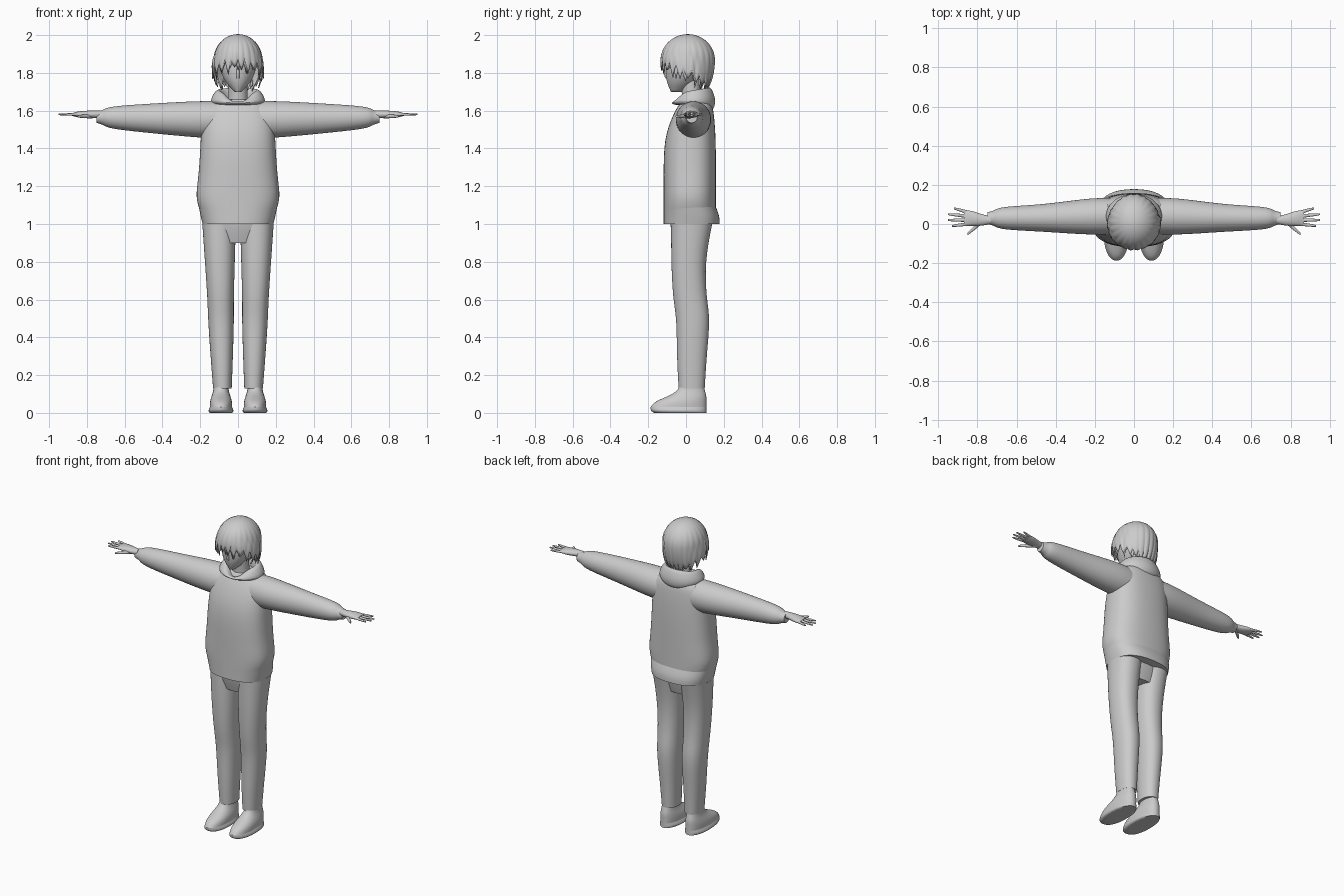
import bpy, bmesh
from math import sin, cos, pi, acos, radians

cube = bpy.data.objects.get("Cube")
if cube:
    bpy.data.objects.remove(cube, do_unlink=True)

shade = (.6, .6, .6, 1)
grey = bpy.data.materials.new("plain grey")
grey.use_nodes = True
grey.diffuse_color = shade
grey.node_tree.nodes["Principled BSDF"].inputs["Base Color"].default_value = shade


def finish(name, bm, mirror=False, thickness=0):
    """Turn a bmesh into a smooth shaded object with its modifiers."""
    bmesh.ops.recalc_face_normals(bm, faces=bm.faces)
    mesh = bpy.data.meshes.new(name)
    bm.to_mesh(mesh)
    bm.free()
    mesh.materials.append(grey)
    obj = bpy.data.objects.new(name, mesh)
    bpy.context.collection.objects.link(obj)
    bpy.ops.object.select_all(action='DESELECT')
    obj.select_set(True)
    bpy.context.view_layer.objects.active = obj
    bpy.ops.object.shade_smooth_by_angle(angle=radians(60))
    if mirror:
        obj.modifiers.new("mirror", 'MIRROR')
    if thickness:
        obj.modifiers.new("thickness", 'SOLIDIFY').thickness = thickness
    else:
        subsurf = obj.modifiers.new("smooth", 'SUBSURF')
        subsurf.levels = subsurf.render_levels = 2


def bridge(bm, rows):
    """Join neighbouring closed rows of vertices with quads."""
    for lower, upper in zip(rows, rows[1:]):
        for i in range(len(lower)):
            bm.faces.new((lower[i - 1], lower[i], upper[i], upper[i - 1]))


def rounded(value, exponent):
    return abs(value) ** exponent * (1 if value > 0 else -1)


def loft(name, rings, offset=0, lean=0, lying=False, sides=20, square=1, mirror=False):
    """Skin rings of (distance along, y centre, two radii).

    Standing parts run up z with x at the offset; lying parts run along x
    with z at the offset. Lean shifts the offset along the part."""
    bm = bmesh.new()
    crease = bm.edges.layers.float.new("crease_edge")
    rows = []
    for along, y_centre, first_radius, second_radius in rings:
        middle = offset + lean * along
        row = []
        for i in range(sides):
            angle = 2 * pi * i / sides
            u = first_radius * rounded(cos(angle), square)
            v = second_radius * rounded(sin(angle), square)
            if lying:
                place = (along, y_centre + u, middle + v)
            else:
                place = (middle + u, y_centre + v, along)
            row.append(bm.verts.new(place))
        rows.append(row)
    bridge(bm, rows)
    for end in (rows[0], rows[-1]):
        for edge in bm.faces.new(end).edges:
            edge[crease] = 1
    finish(name, bm, mirror)


# Trousers: hips and tapering legs
loft("trouser_hips", [(.9, .02, .14, .08), (1, .02, .19, .11), (1.1, .02, .19, .11)], square=.9)
loft("trouser_legs", [
    (.13, .03, .05, .07), (.3, .03, .06, .08), (.5, .04, .07, .09),
    (.6, .02, .07, .09), (.8, .01, .08, .09), (1, .03, .09, .11)],
    offset=.08, lean=.02, square=.9, mirror=True)

# Shoes: flat sole and sloping upper
loft("shoe_soles", [(0, -.03, .06, .14), (.01, -.04, .07, .15), (.03, -.04, .06, .15)],
     offset=.09, square=.9, mirror=True)
loft("shoe_uppers", [
    (.03, -.04, .06, .15), (.06, -.03, .06, .14), (.09, .01, .05, .1),
    (.12, .03, .04, .07), (.16, .03, .04, .06)], offset=.09, square=.9, mirror=True)

# Sweater: body, hem band and sleeves with cuffs
loft("sweater_body", [
    (1.06, .02, .2, .14), (1.14, .02, .23, .14), (1.25, .02, .21, .14), (1.45, .02, .2, .14),
    (1.58, .04, .19, .11), (1.63, .05, .16, .09), (1.66, .05, .1, .07)], square=.8)
loft("sweater_hem", [(1, .03, .19, .15), (1.04, .03, .2, .15), (1.09, .02, .21, .14)], square=.8)
loft("sweater_sleeves", [
    (.06, .04, .09, .1), (.2, .04, .1, .1), (.45, .03, .07, .08), (.69, .03, .06, .06),
    (.71, .03, .04, .04), (.75, .03, .03, .03)], offset=1.55, lean=.02, lying=True, mirror=True)

# Hands: palm, four fingers and thumb
palm_height = 1.58
loft("palms", [
    (.73, .02, .02, .02), (.78, .02, .03, .02), (.83, .03, .04, .02), (.87, .03, .04, .01)],
    offset=palm_height, lying=True, mirror=True)


def finger(name, base, tip, y, spread, radius, height):
    rings = []
    for t in (0, .5, .9, 1):
        thickness = radius * (1 - t ** 3 / 2)
        rings.append((base + (tip - base) * t, y + spread * t, thickness, thickness * .8))
    loft(name, rings, offset=height, lying=True, sides=8, mirror=True)


for i, (name, tip) in enumerate(zip(("index", "middle", "ring", "little"), (.93, .95, .95, .92))):
    finger(name + "_fingers", .85, tip, .02 * i, .01 * (i - 1), .01, palm_height)
finger("thumbs", .77, .85, .02, -.07, .015, palm_height - .01)

# Head: neck, face and nose
loft("neck", [(1.6, .04, .06, .06), (1.66, .03, .05, .05), (1.78, .02, .05, .05)])
loft("face", [
    (1.7, -.05, .02, .03), (1.74, -.03, .06, .07), (1.79, -.01, .09, .1),
    (1.88, .01, .11, .12), (1.96, .01, .06, .07)])
loft("nose", [(1.77, -.1, .01, .01), (1.79, -.1, .01, .02), (1.83, -.1, .01, .01)], sides=8)


# Hair: two domes whose lower edges are cut into pointed locks
def hair(name, scale, locks, shift):
    bm = bmesh.new()
    per_lock, steps = 6, 14
    equator, crown, hang = 1.87, .13, .22
    rows = [[] for step in range(steps)]
    for i in range(locks * per_lock):
        angle = 2 * pi * i / (locks * per_lock)
        tooth = abs(2 * ((i + shift) % per_lock) / per_lock - 1)
        uneven = 1 + sin(i // per_lock * 2.3) / 2
        drop = 1.79 + .06 * cos(angle) + .06 * (tooth - .6) * uneven - equator
        last = acos(drop / (crown if drop > 0 else hang))
        for step, row in enumerate(rows):
            t = (step + .3) / (steps - .7)
            rise = cos(last * t)
            reach = scale * sin(last * t) + .06 * (.5 - tooth) * t * t
            reach += .6 * max(0, t - .75) * sin(angle) ** 2
            z = equator + rise * (crown * scale if rise > 0 else hang)
            row.append(bm.verts.new((.123 * reach * sin(angle), .01 - .138 * reach * cos(angle), z)))
    bridge(bm, rows)
    bm.faces.new(rows[0])
    finish(name, bm, thickness=.005)


hair("hair_outer_locks", 1, 22, 0)
hair("hair_inner_locks", .96, 17, 3)

# Hood: folded collar, low at the throat and deep behind
bm = bmesh.new()
rows = [[] for ring in range(6)]
for i in range(32):
    angle = 2 * pi * i / 32
    back = (1 - cos(angle)) / 2
    throat = max(0, cos(angle)) ** 4
    profile = [
        (.13, 1.63 - .04 * back ** 3), (.15, 1.65 - .01 * throat),
        (.13, 1.68 + .02 * back - .03 * throat), (.11, 1.7 + .03 * back - .06 * throat),
        (.08, 1.69 + .02 * back - .06 * throat), (.07, 1.63)]
    for row, (radius, z) in zip(rows, profile):
        row.append(bm.verts.new((radius * sin(angle), .04 - .8 * radius * cos(angle), z)))
bridge(bm, rows + rows[:1])
finish("hood", bm)
